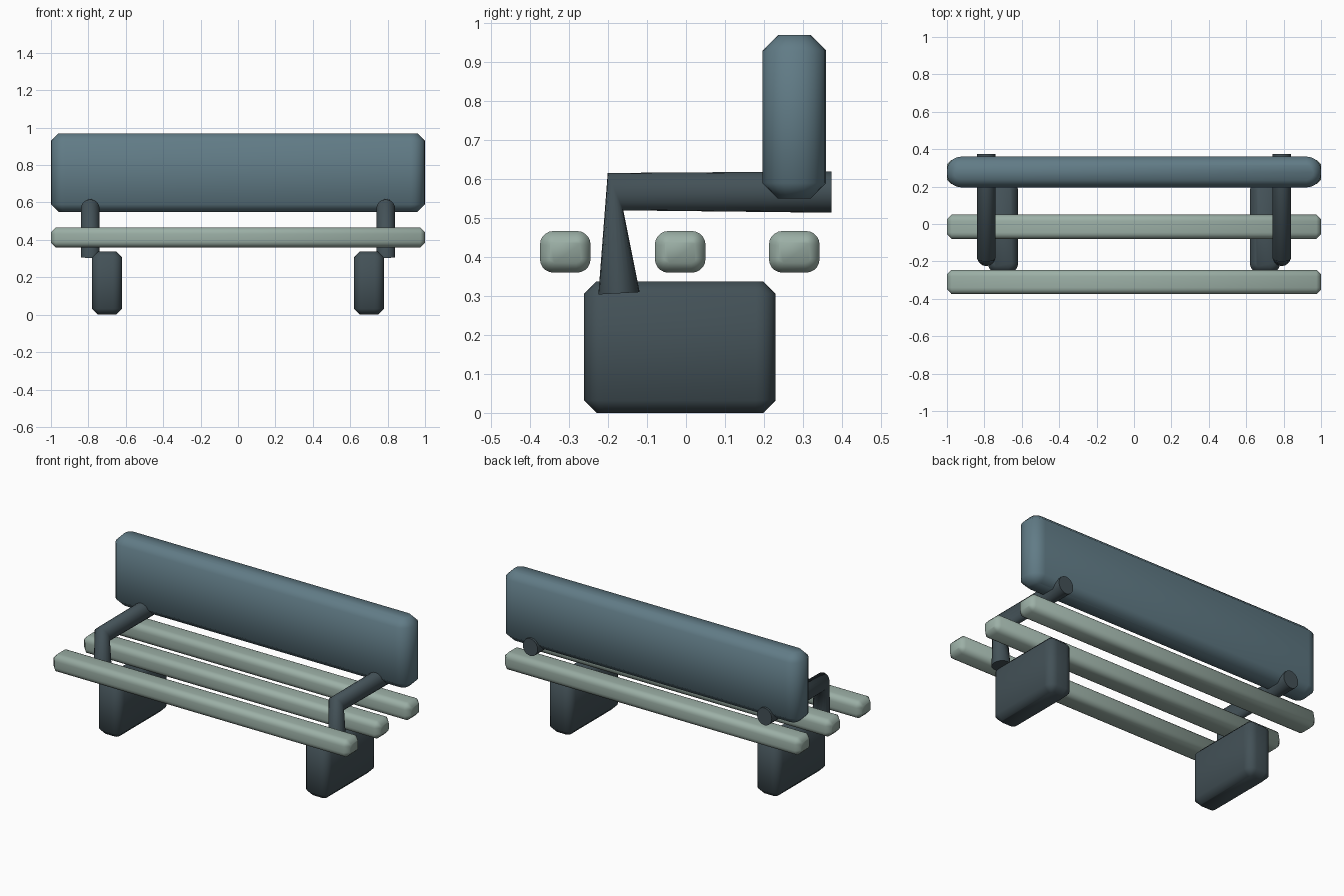
import bpy, bmesh, math
from mathutils import Vector

cube = bpy.data.objects.get("Cube")
if cube:
    bpy.data.objects.remove(cube, do_unlink=True)


def material(name, rgb):
    m = bpy.data.materials.new(name)
    m.use_nodes = True
    m.diffuse_color = (*rgb, 1)
    m.node_tree.nodes["Principled BSDF"].inputs["Base Color"].default_value = (*rgb, 1)
    return m


steel_blue = material("steel blue", (0.120, 0.200, 0.240))
sage = material("sage", (0.330, 0.430, 0.380))
slate = material("dark slate", (0.056, 0.082, 0.095))


def finish(bm, name, mat):
    bmesh.ops.recalc_face_normals(bm, faces=bm.faces)
    for f in bm.faces:
        f.smooth = True
    mesh = bpy.data.meshes.new(name)
    bm.to_mesh(mesh)
    bm.free()
    mesh.materials.append(mat)
    obj = bpy.data.objects.new(name, mesh)
    bpy.context.collection.objects.link(obj)
    return obj


def block(name, low, high, axis, radius, chamfer, mat):
    """Box with rounded edges along one axis and chamfered ends."""
    low, high = Vector(low), Vector(high)
    bm = bmesh.new()
    bmesh.ops.create_cube(bm, size=1)
    for v in bm.verts:
        v.co = (low + high) / 2 + v.co * (high - low)
    long_edges = [e for e in bm.edges
                  if abs((e.verts[0].co - e.verts[1].co)[axis]) > 0.01]
    bmesh.ops.bevel(bm, geom=long_edges, offset=radius, segments=5,
                    profile=0.5, affect='EDGES')
    bm.normal_update()
    caps = [f for f in bm.faces if abs(f.normal[axis]) > 0.9]
    rim = list({e for f in caps for e in f.edges})
    bmesh.ops.bevel(bm, geom=rim, offset=chamfer, segments=1,
                    profile=0.5, affect='EDGES')
    return finish(bm, name, mat)


def arm(name, x, mat, sides=20):
    """Bent bar: three rings, each with a centre and an inward radius vector."""
    rings = [((-0.172, 0.307), (0.053, 0.003)),
             ((-0.181, 0.568), (0.020, -0.048)),
             ((0.373, 0.567), (0, -0.053))]
    bm = bmesh.new()
    loops = []
    for (cy, cz), (ry, rz) in rings:
        loop = []
        for i in range(sides):
            a = math.tau * i / sides
            c, s = math.cos(a), math.sin(a)
            loop.append(bm.verts.new((x + 0.05 * s, cy + ry * c, cz + rz * c)))
        loops.append(loop)
    for a, b in zip(loops, loops[1:]):
        for i in range(sides):
            j = (i + 1) % sides
            bm.faces.new((a[i], a[j], b[j], b[i]))
    ends = [bm.faces.new(loops[0]), bm.faces.new(loops[-1])]
    for f in ends:
        for e in f.edges:
            e.smooth = False
    return finish(bm, name, mat)


# Backrest
block("backrest", (-1, 0.196, 0.55), (1, 0.36, 0.97), 2, 0.075, 0.04, steel_blue)

# Seat slats
for name, y in (("front", -0.31), ("middle", -0.015), ("rear", 0.278)):
    block(name + "_seat_slat", (-1, y - 0.065, 0.36), (1, y + 0.065, 0.467),
          0, 0.035, 0.025, sage)

# Legs and arms on both sides
for side, s in (("left", 1), ("right", -1)):
    block(side + "_leg", (s * 0.7 - 0.08, -0.262, 0), (s * 0.7 + 0.08, 0.23, 0.338),
          2, 0.05, 0.032, slate)
    arm(side + "_arm", s * 0.79, slate)
